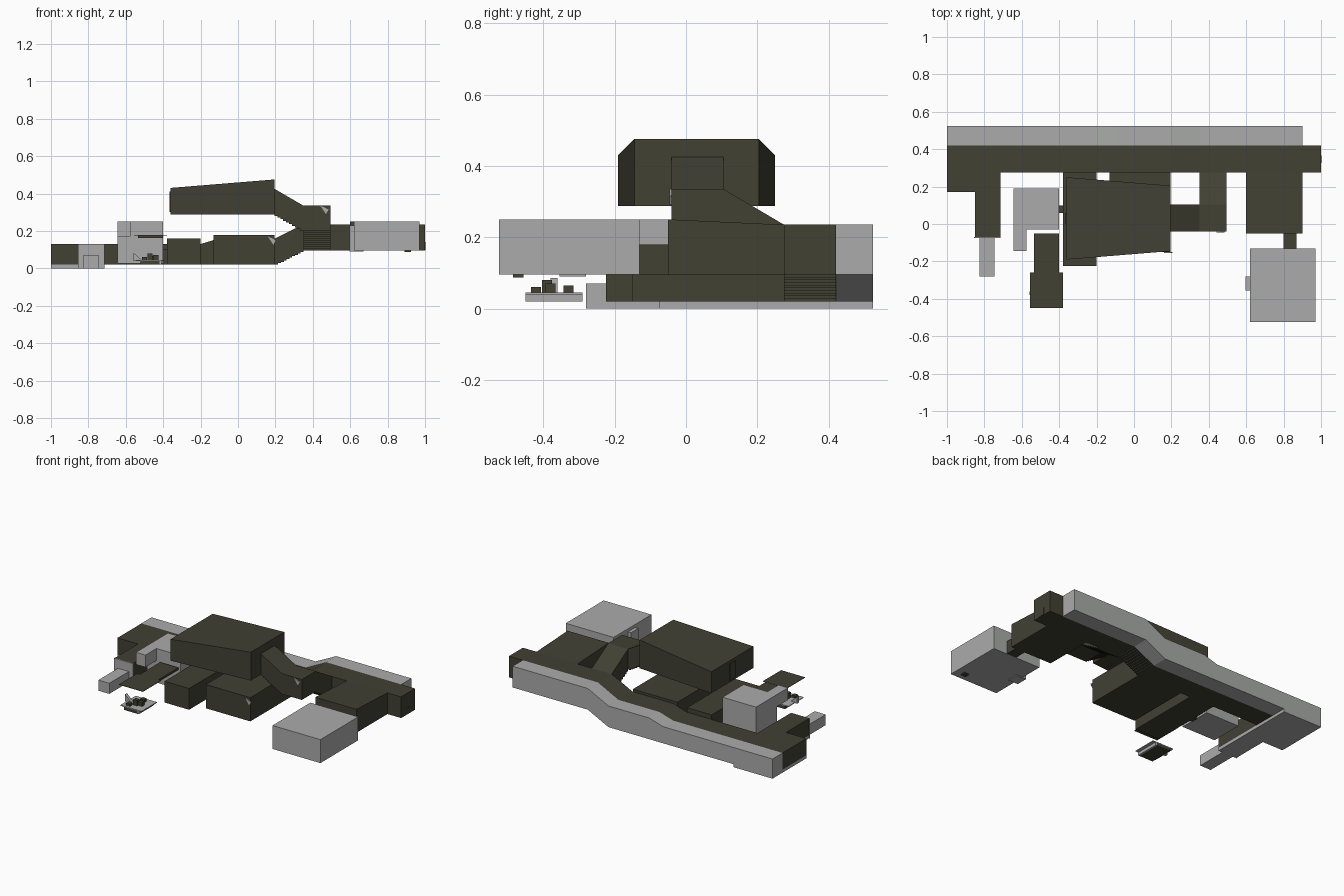
import bpy
import bmesh

cube = bpy.data.objects.get("Cube")
if cube:
    bpy.data.objects.remove(cube, do_unlink=True)


def material(name, r, g, b):
    m = bpy.data.materials.new(name)
    m.use_nodes = True
    m.diffuse_color = (r, g, b, 1)
    m.node_tree.nodes["Principled BSDF"].inputs["Base Color"].default_value = (r, g, b, 1)
    return m


OLIVE = material("dark olive", 0.053, 0.052, 0.034)
GREY = material("light grey", 0.40, 0.41, 0.40)


def finish(name, bm, mat):
    bmesh.ops.recalc_face_normals(bm, faces=bm.faces)
    mesh = bpy.data.meshes.new(name)
    bm.to_mesh(mesh)
    bm.free()
    mesh.materials.append(mat)
    obj = bpy.data.objects.new(name, mesh)
    bpy.context.collection.objects.link(obj)
    return obj


def prism(name, profile, axis, lo, hi, mat):
    """Extrude a flat profile along an axis: xz along y, yz along x, xy along z."""
    place = {"y": lambda p, d: (p[0], d, p[1]),
             "x": lambda p, d: (d, p[0], p[1]),
             "z": lambda p, d: (p[0], p[1], d)}[axis]
    bm = bmesh.new()
    ends = [[bm.verts.new(place(p, d)) for p in profile] for d in (lo, hi)]
    bm.faces.new(ends[0])
    bm.faces.new(ends[1])
    for i in range(len(profile)):
        j = (i + 1) % len(profile)
        bm.faces.new((ends[0][i], ends[0][j], ends[1][j], ends[1][i]))
    return finish(name, bm, mat)


def box(name, x, y, z, mat):
    corners = [(x[0], y[0]), (x[1], y[0]), (x[1], y[1]), (x[0], y[1])]
    return prism(name, corners, "z", z[0], z[1], mat)


def steps(a, b, n=10):
    """Stair points from a to b, each tread before its riser."""
    pts = [a]
    for i in range(1, n + 1):
        u = a[0] + (b[0] - a[0]) * i / n
        pts += [(u, pts[-1][1]), (u, a[1] + (b[1] - a[1]) * i / n)]
    return pts


# Long corridor with a stepped underside, and the strip behind it
ceiling = [(0.35, 0.235), (0.2, 0.16), (-0.1, 0.16), (-0.2, 0.13), (-1, 0.13)]
prism("main_corridor", [(-1, 0.02)] + steps((0.2, 0.02), (0.35, 0.095))
      + [(1, 0.095), (1, 0.235)] + ceiling, "y", 0.275, 0.42, OLIVE)
prism("back_strip", [(-1, 0), (-0.715, 0), (-0.715, 0.02), (0.2, 0.02), (0.35, 0.095),
                     (0.9, 0.095), (0.9, 0.235)] + ceiling, "y", 0.42, 0.525, GREY)
box("corridor_door", (1, 1.002), (0.325, 0.365), (0.097, 0.142), OLIVE)

# Right wing: L-shaped room over a pale slab, and a low pale passage
wing = [(-1, 0.17), (-0.85, 0.17), (-0.85, -0.07), (-0.715, -0.07), (-0.715, 0.275), (-1, 0.275)]
prism("wing_room", wing, "z", 0.02, 0.13, OLIVE)
prism("wing_slab", wing[:4] + [(-0.715, 0.42), (-1, 0.42)], "z", 0, 0.02, GREY)
box("wing_front_wall", (-0.855, -0.715), (-0.076, -0.07), (0, 0.13), GREY)
box("wing_passage", (-0.825, -0.745), (-0.28, -0.07), (0, 0.07), GREY)

# Lower rooms in the middle
box("narrow_room", (-0.38, -0.2), (-0.225, 0.275), (0.02, 0.16), OLIVE)
box("middle_room", (-0.13, 0.195), (-0.15, 0.275), (0.02, 0.177), OLIVE)
box("short_link", (-0.4, -0.38), (0.06, 0.1), (0.02, 0.1), OLIVE)

# Pale block with its raised arm
box("pale_block", (-0.645, -0.4), (-0.03, 0.19), (0.025, 0.25), GREY)
box("pale_arm", (-0.645, -0.575), (-0.145, -0.03), (0.17, 0.25), GREY)

# Staircase up to the landing, second flight, and the raised room
prism("lower_flight", steps((0.275, 0.095), (0.105, 0.2))
      + [(-0.04, 0.2), (-0.04, 0.335), (0.105, 0.335), (0.275, 0.235)], "x", 0.35, 0.495, OLIVE)
prism("upper_flight", steps((0.35, 0.2), (0.195, 0.29))
      + [(0.195, 0.425), (0.35, 0.335)], "y", -0.04, 0.105, OLIVE)
upper = prism("raised_room", [(-0.36, -0.19), (0.195, -0.145), (0.195, 0.205), (-0.36, 0.25)],
              "z", 0.288, 0.43, OLIVE)
for v in upper.data.vertices:
    if v.co.x > 0 and v.co.z > 0.4:
        v.co.z = 0.475
box("raised_room_door", (-0.365, -0.36), (0, 0.06), (0.3, 0.41), OLIVE)

# Left wing: sloped room, link and the pale hall
prism("left_room", [(-0.05, 0.095), (0.275, 0.095), (0.275, 0.235), (-0.05, 0.25)],
      "x", 0.6, 0.9, OLIVE)
box("hall_link", (0.8, 0.87), (-0.13, -0.05), (0.095, 0.18), OLIVE)
box("pale_hall", (0.62, 0.97), (-0.525, -0.13), (0.095, 0.25), GREY)
box("hall_side_bay", (0.597, 0.62), (-0.355, -0.28), (0.092, 0.23), GREY)
box("hall_under_bay", (0.597, 0.67), (-0.355, -0.28), (0.09, 0.095), GREY)
box("hall_foot", (0.89, 0.925), (-0.485, -0.455), (0.087, 0.095), OLIVE)

# Open canopy plates above a small furnished platform
box("rear_canopy", (-0.535, -0.4), (-0.26, -0.05), (0.163, 0.178), OLIVE)
box("front_canopy", (-0.555, -0.38), (-0.45, -0.26), (0.176, 0.179), OLIVE)
box("platform", (-0.545, -0.39), (-0.45, -0.29), (0.04, 0.045), GREY)
box("platform_base", (-0.52, -0.42), (-0.45, -0.29), (0.02, 0.04), OLIVE)
box("platform_skirt", (-0.42, -0.41), (-0.45, -0.29), (0.02, 0.04), GREY)
for i, (x, y, h) in enumerate([(-0.5, -0.42, 0.06), (-0.47, -0.39, 0.08),
                               (-0.44, -0.38, 0.07), (-0.46, -0.33, 0.065)]):
    box(f"furniture_{i + 1}", (x - 0.014, x + 0.014), (y - 0.014, y + 0.014), (0.045, h), OLIVE)
prism("platform_screen", [(-0.56, 0.085), (-0.51, 0.04), (-0.56, 0.04)], "y", -0.38, -0.36, GREY)

# Small pale fins on the room corners
for name, x, y, z in [("middle_fin", 0.19, -0.15, 0.14), ("landing_fin", 0.47, -0.04, 0.305)]:
    prism(name, [(x - 0.03, z + 0.03), (x + 0.015, z + 0.01), (x, z - 0.015)],
          "y", y - 0.006, y, GREY)
